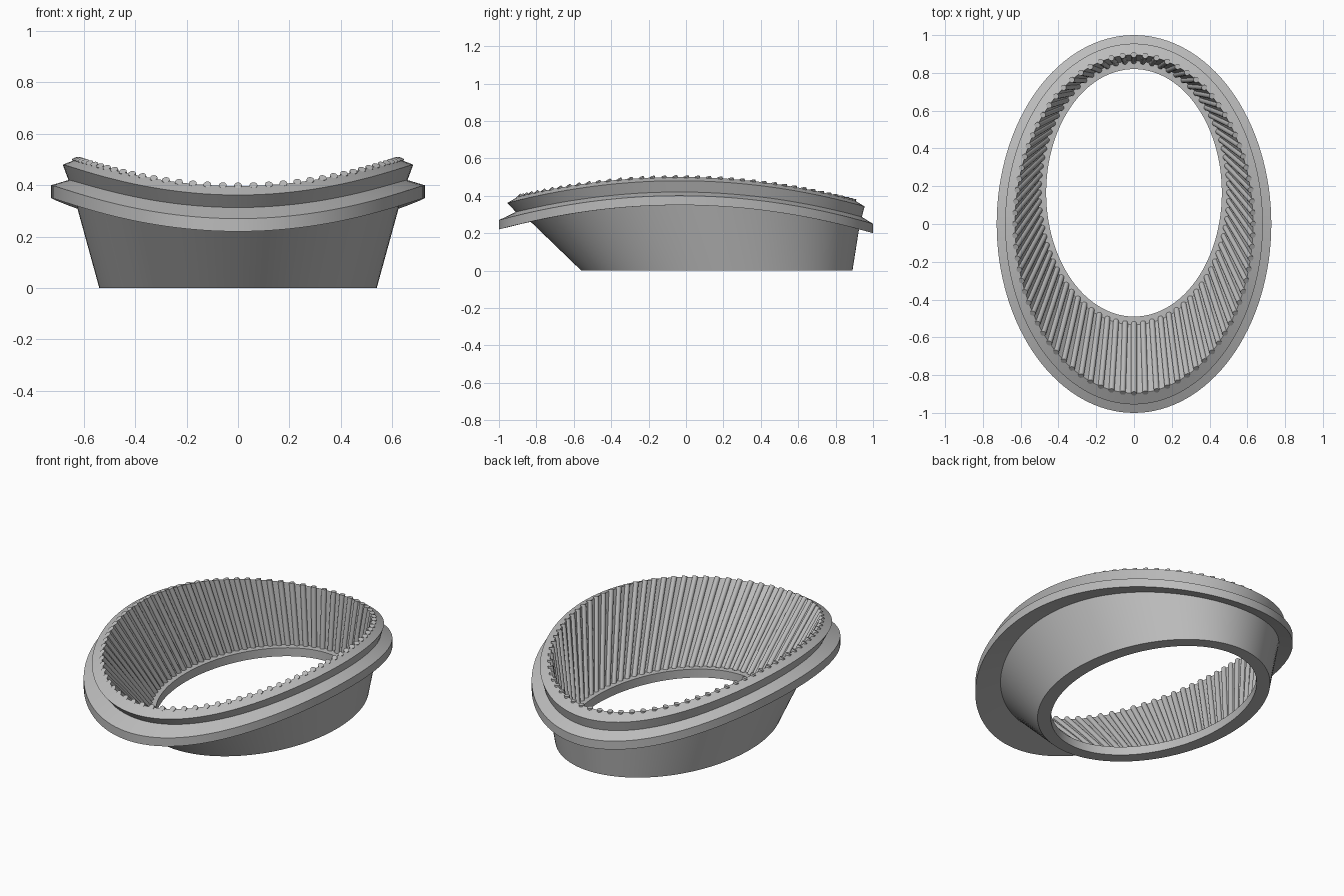
import bpy, bmesh, math
from mathutils import Vector, Matrix

if "Cube" in bpy.data.objects:
    bpy.data.objects.remove(bpy.data.objects["Cube"], do_unlink=True)

SEGMENTS = 128
RIBS = 80

grey = bpy.data.materials.new("plain grey")
grey.use_nodes = True
colour = (0.5, 0.5, 0.5, 1)
grey.diffuse_color = colour
grey.node_tree.nodes["Principled BSDF"].inputs["Base Color"].default_value = colour


def saddle(y):
    """Height of the flange underside, which bends down at front and back."""
    return 0.35 - 0.14 * y * y - 0.01 * y


def ring_point(ring, t):
    rx, ry, cy, z, curved = ring
    y = cy + ry * math.sin(t)
    return Vector((rx * math.cos(t), y, z + (saddle(y) if curved else 0)))


def finish(name, bm):
    bmesh.ops.recalc_face_normals(bm, faces=bm.faces)
    mesh = bpy.data.meshes.new(name)
    bm.to_mesh(mesh)
    bm.free()
    mesh.materials.append(grey)
    obj = bpy.data.objects.new(name, mesh)
    bpy.context.collection.objects.link(obj)
    bpy.ops.object.select_all(action='DESELECT')
    obj.select_set(True)
    bpy.context.view_layer.objects.active = obj
    bpy.ops.object.shade_smooth_by_angle(angle=math.radians(25))
    return obj


# Cross-section rings: x radius, y radius, y centre, height, follows saddle
ledge = (0.505, 0.698, 0.165, 0.05, False)
rim = (0.63, 0.895, 0.0, 0.15, True)
rings = [
    (0.465, 0.655, 0.165, 0.0, False),    # hole, bottom
    (0.54, 0.725, 0.165, 0.0, False),     # base outer edge
    (0.636, 0.878, 0.047, 0.0, True),     # cup meets flange
    (0.727, 1.0, 0.0, 0.0, True),         # flange lower edge
    (0.727, 1.0, 0.0, 0.05, True),        # flange upper edge
    (0.66, 0.925, 0.015, 0.07, True),     # neck
    (0.682, 0.955, 0.0, 0.13, True),      # lip
    rim,
    ledge,
    (0.465, 0.655, 0.165, 0.05, False),   # hole, top
]

# Cup with flange and lip
bm = bmesh.new()
loops = [[bm.verts.new(ring_point(r, math.tau * i / SEGMENTS)) for i in range(SEGMENTS)]
         for r in rings]
for a, b in zip(loops, loops[1:] + loops[:1]):
    for i in range(SEGMENTS):
        j = (i + 1) % SEGMENTS
        bm.faces.new((a[i], a[j], b[j], b[i]))
finish("flanged_cup", bm)

# Angles that space the ribs evenly along the rim
steps = 4000
lengths = [0.0]
for i in range(steps):
    t = math.tau * (i + 0.5) / steps - math.pi / 2
    lengths.append(lengths[-1] + math.hypot(rim[0] * math.sin(t), rim[1] * math.cos(t)))
angles, k = [], 0
for n in range(RIBS):
    while lengths[k] < lengths[-1] * n / RIBS:
        k += 1
    angles.append(math.tau * k / steps - math.pi / 2)

# Round ribs lining the inner wall
bm = bmesh.new()
for t in angles:
    low, high = ring_point(ledge, t), ring_point(rim, t)
    axis = (high - low).normalized()
    low, high = low - axis * 0.01, high + axis * 0.004
    place = Matrix.Translation((low + high) / 2) @ axis.to_track_quat('Z', 'Y').to_matrix().to_4x4()
    bmesh.ops.create_cone(bm, cap_ends=True, segments=16, radius1=0.015, radius2=0.015,
                          depth=(high - low).length, matrix=place)
finish("inner_ribs", bm)
